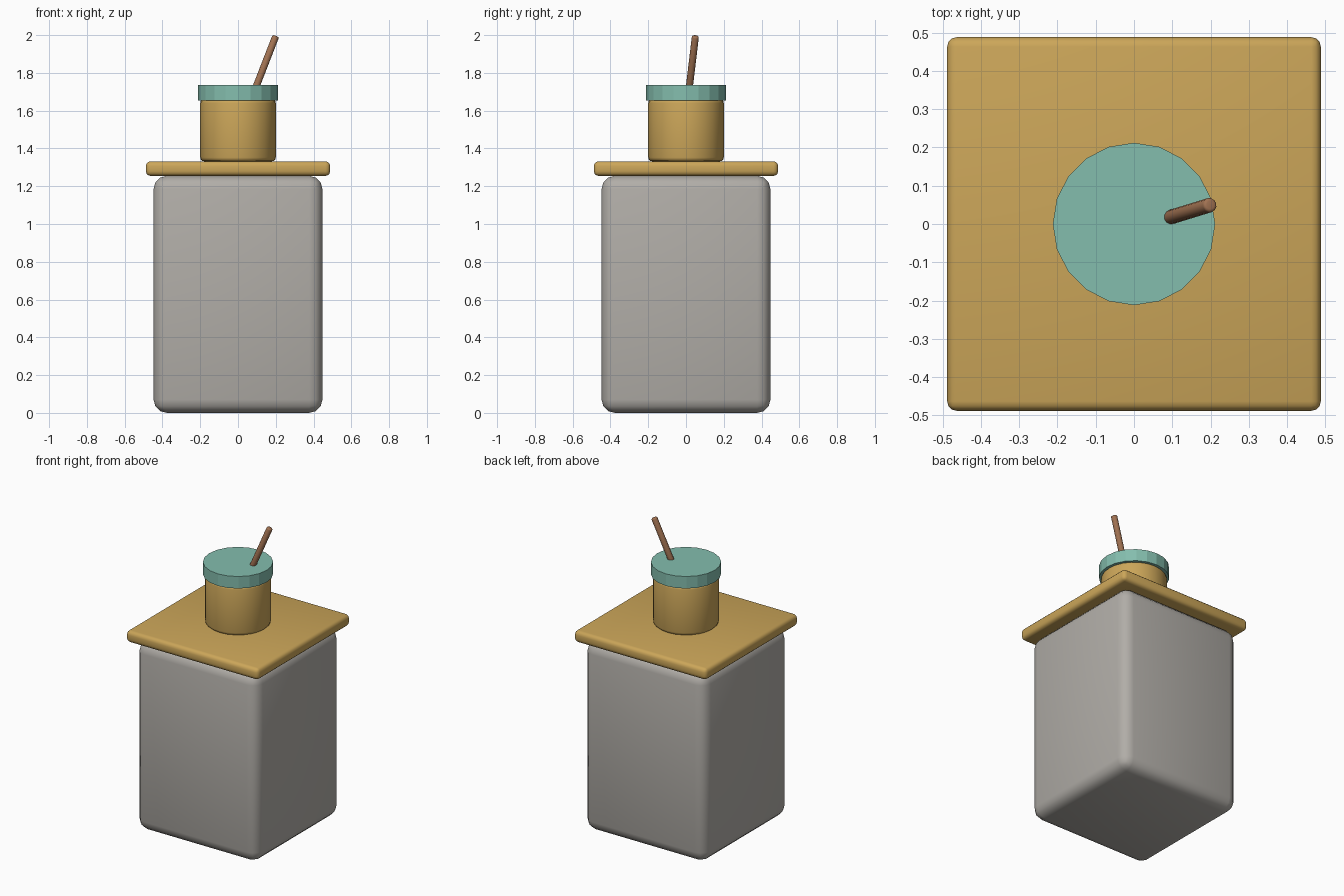
import bpy
import math
from mathutils import Vector

cube = bpy.data.objects.get("Cube")
if cube:
    bpy.data.objects.remove(cube, do_unlink=True)


def material(name, rgb):
    m = bpy.data.materials.new(name)
    m.use_nodes = True
    m.diffuse_color = (*rgb, 1)
    m.node_tree.nodes["Principled BSDF"].inputs["Base Color"].default_value = (*rgb, 1)
    return m


stone = material("warm grey", (0.44, 0.42, 0.39))
tan = material("golden tan", (0.60, 0.38, 0.10))
teal = material("soft teal", (0.23, 0.51, 0.42))
brown = material("wood brown", (0.36, 0.17, 0.085))


def finish(name, mat, bevel=0, segments=3, smooth=True):
    """Name and colour the active object, then round its edges."""
    ob = bpy.context.object
    ob.name = name
    ob.data.materials.append(mat)
    if bevel:
        bpy.ops.object.transform_apply(location=False, rotation=False, scale=True)
        mod = ob.modifiers.new("Rounding", "BEVEL")
        mod.width = bevel
        mod.segments = segments
        mod.limit_method = "ANGLE"
        mod.angle_limit = math.radians(40)
        bpy.ops.object.modifier_apply(modifier=mod.name)
    if smooth:
        bpy.ops.object.shade_smooth_by_angle(angle=math.radians(40))
    return ob


def block(name, half, z0, z1, mat, bevel):
    bpy.ops.mesh.primitive_cube_add(size=1, location=(0, 0, (z0 + z1) / 2))
    bpy.context.object.scale = (2 * half, 2 * half, z1 - z0)
    return finish(name, mat, bevel)


def drum(name, radius, start, end, sides, mat, bevel=0, smooth=True):
    a, b = Vector(start), Vector(end)
    bpy.ops.mesh.primitive_cylinder_add(
        vertices=sides, radius=radius, depth=(b - a).length, location=(a + b) / 2,
        rotation=(b - a).to_track_quat("Z", "Y").to_euler())
    return finish(name, mat, bevel, 3, smooth)


# Pedestal and its overhanging top slab
block("pedestal", 0.447, 0, 1.255, stone, 0.07)
block("top_slab", 0.488, 1.255, 1.332, tan, 0.025)

# Cup with a faceted lid
drum("cup", 0.2, (0, 0, 1.332), (0, 0, 1.66), 24, tan, 0.02)
drum("lid", 0.212, (0, 0, 1.655), (0, 0, 1.735), 20, teal, smooth=False)

# Leaning straw
drum("straw", 0.019, (0.07, 0.01, 1.66), (0.2, 0.05, 1.995), 12, brown, 0.008)
